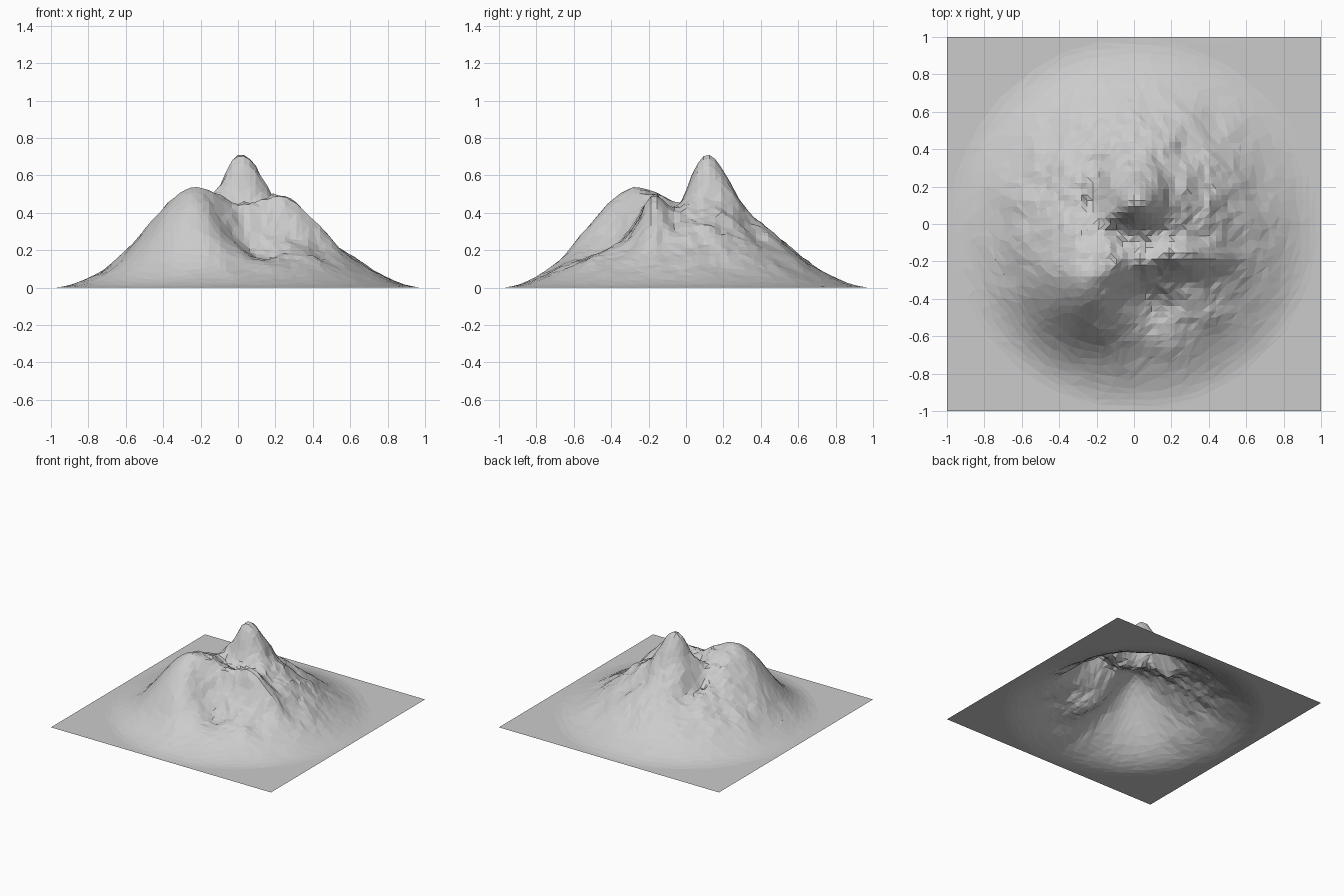
import bpy, bmesh, math
from mathutils import Vector, noise

if "Cube" in bpy.data.objects:
    bpy.data.objects.remove(bpy.data.objects["Cube"])

N = 64  # grid cells per side

# Landforms: x, y, spread x, spread y, strength
PLATEAU = (-0.36, -0.45, 0.22, 0.22, 0.42)
PEAK = (0.02, 0.13, 0.095, 0.10, 0.24)
FORMS = [
    PLATEAU, PEAK,
    (0.06, -0.42, 0.13, 0.14, -0.24),    # drop east of the plateau
    (0.00, -0.06, 0.13, 0.08, -0.13),    # hollow south of the peak
    (-0.22, 0.15, 0.05, 0.11, -0.14),    # gully west of the peak
    (0.23, -0.18, 0.10, 0.05, 0.16),     # east ridge
    (0.42, -0.20, 0.12, 0.06, 0.06),     # ridge tail
    (0.36, -0.38, 0.20, 0.10, -0.07),    # shelf below the ridge
    (-0.36, 0.36, 0.12, 0.12, -0.05),    # north-west hollow
]


def bump(x, y, form, widen=1.0):
    cx, cy, sx, sy, _ = form
    u, v = (x - cx) / (sx * widen), (y - cy) / (sy * widen)
    return math.exp(-0.5 * (u * u + v * v))


def height(x, y):
    d = math.hypot(x, y)
    if d >= 1:
        return 0.0
    falloff = 1 - d * d * (3 - 2 * d)
    value = 0.51 + sum(f[4] * bump(x, y, f) for f in FORMS)
    # rocky detail, calmer on the summit and the smooth front-left face
    calm = (1 - 0.85 * bump(x, y, PEAK, 0.6)) * (1 - 0.8 * bump(x, y, PLATEAU, 0.8))
    p = Vector((x * 5, y * 5, 3.3))
    value += 0.055 * calm * noise.fractal(p, 0.7, 2.0, 4)
    return max(0.0, min(value, 1.0) * falloff)


# Mountain terrain sheet
bm = bmesh.new()
bmesh.ops.create_grid(bm, x_segments=N, y_segments=N, size=1.0)
for v in bm.verts:
    v.co.z = height(v.co.x, v.co.y)
bmesh.ops.triangulate(bm, faces=bm.faces[:])
mesh = bpy.data.meshes.new("mountain_terrain")
bm.to_mesh(mesh)
bm.free()
mountain = bpy.data.objects.new("mountain_terrain", mesh)
bpy.context.collection.objects.link(mountain)

# Irregular low-poly facets
dec = mountain.modifiers.new("facets", 'DECIMATE')
dec.ratio = 0.35
